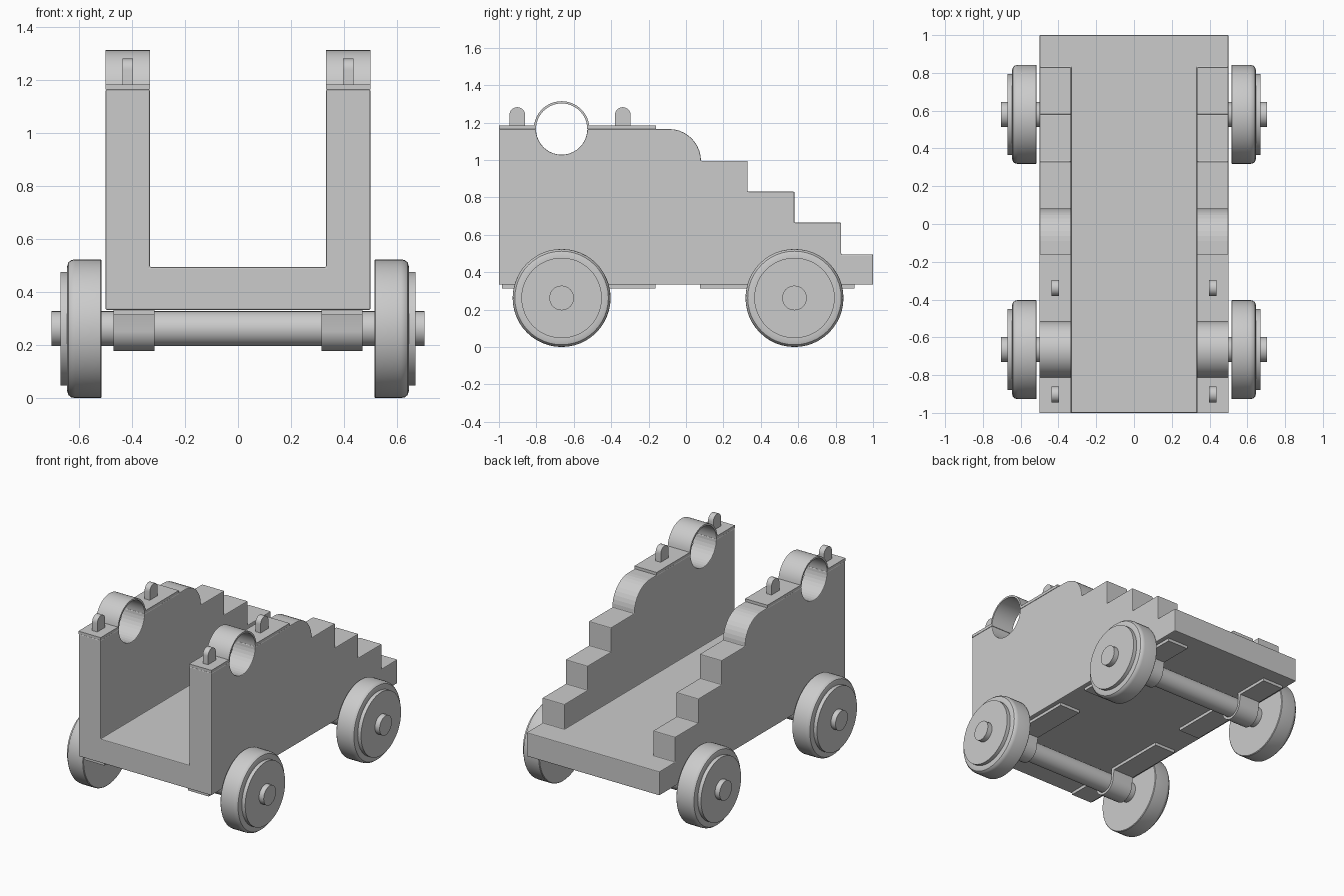
import bpy, bmesh
from math import sin, cos, pi, asin, radians

if "Cube" in bpy.data.objects:
    bpy.data.objects.remove(bpy.data.objects["Cube"])


def finish(name, bm, smooth=True):
    bmesh.ops.remove_doubles(bm, verts=bm.verts, dist=1e-5)
    bmesh.ops.recalc_face_normals(bm, faces=bm.faces)
    me = bpy.data.meshes.new(name)
    bm.to_mesh(me)
    bm.free()
    ob = bpy.data.objects.new(name, me)
    bpy.context.collection.objects.link(ob)
    bpy.ops.object.select_all(action='DESELECT')
    ob.select_set(True)
    bpy.context.view_layer.objects.active = ob
    if smooth:
        bpy.ops.object.shade_smooth_by_angle(angle=radians(32))
    return ob


def arc(c, z, r, a0, a1, n):
    return [(c + r * cos(a0 + (a1 - a0) * i / n), z + r * sin(a0 + (a1 - a0) * i / n))
            for i in range(n + 1)]


def extrude(name, pts, x0, x1, smooth=True):
    """Extrude a (y, z) outline along x."""
    bm = bmesh.new()
    f = bm.faces.new([bm.verts.new((x0, y, z)) for y, z in pts])
    res = bmesh.ops.extrude_face_region(bm, geom=[f])
    verts = [v for v in res['geom'] if isinstance(v, bmesh.types.BMVert)]
    bmesh.ops.translate(bm, verts=verts, vec=(x1 - x0, 0, 0))
    return finish(name, bm, smooth)


def lathe(name, prof, y, z, side=1, n=48):
    """Revolve an (x, radius) profile round an axle line."""
    bm = bmesh.new()
    vs = [bm.verts.new((side * x, y, z + r)) for x, r in prof]
    es = [bm.edges.new(p) for p in zip(vs, vs[1:])]
    bmesh.ops.spin(bm, geom=vs + es, cent=(0, y, z), axis=(1, 0, 0),
                   angle=2 * pi, steps=n, use_duplicate=False)
    return finish(name, bm)


def strap(c, zc, y0, y1, base, t, r, R, d):
    """Flat strap with an arched middle; d = +1 arches up, -1 down."""
    a0 = asin(max(0, d * (base + d * t - zc)) / R)
    zt = base + d * t
    return ([(y0, zt), (c - R - 0.01, zt)] + arc(c, zc, R, d * (pi - a0), d * a0, 24)
            + [(c + R + 0.01, zt), (y1, zt), (y1, base), (c + r, base - d * 0.0001)]
            + arc(c, zc, r, 0, d * pi, 24) + [(c - r, base - d * 0.0001), (y0, base)])


FRONT, REAR, TOP, AXZ = -0.665, 0.58, 1.165, 0.262

# Carriage body: stepped side outline with trunnion notches, hollowed between the cheeks
side = [(-1, 0.333), (1, 0.333), (1, 0.495), (0.83, 0.495), (0.83, 0.665), (0.58, 0.665),
        (0.58, 0.83), (0.33, 0.83), (0.33, 0.995)]
side += arc(-0.09, 0.995, 0.17, 0, pi / 2, 10)
side += arc(FRONT, TOP, 0.137, 0, -pi, 20) + [(-1, TOP)]
body = extrude("carriage_body", side, -0.5, 0.5, False)
cutter = extrude("bed_cutter", [(-1.2, 0.495), (0.9, 0.495), (0.9, 1.5), (-1.2, 1.5)],
                 -0.333, 0.333, False)
cutter.hide_render = True
cutter.hide_set(True)
bo = body.modifiers.new("bed", 'BOOLEAN')
bo.operation, bo.solver, bo.object = 'DIFFERENCE', 'EXACT', cutter
bv = body.modifiers.new("soft_edges", 'BEVEL')
bv.width, bv.segments, bv.limit_method, bv.angle_limit = 0.005, 2, 'ANGLE', radians(50)

for s in (-1, 1):
    # Trunnion straps over the notches, with two keys each
    extrude("trunnion_strap", strap(FRONT, TOP, -1, -0.16, TOP, 0.019, 0.137, 0.149, 1),
            s * 0.333, s * 0.5)
    for y in (-0.902, -0.338):
        extrude("strap_key", [(y - 0.042, 1.18), (y + 0.042, 1.18)]
                + arc(y, 1.24, 0.042, 0, pi, 16), s * 0.397, s * 0.436)
    for c, y0, y1 in ((FRONT, -0.985, -0.163), (REAR, 0.075, 0.9)):
        # Axle brackets under the bed
        extrude("axle_bracket", strap(c, AXZ, y0, y1, 0.333, 0.02, 0.067, 0.084, -1),
                s * 0.315, s * 0.47)
        # Wheels with a raised outer disc
        lathe("wheel", [(0.515, 0), (0.515, 0.258), (0.519, 0.262), (0.615, 0.262),
                        (0.63, 0.259), (0.641, 0.25), (0.645, 0.237), (0.645, 0.215),
                        (0.67, 0.215), (0.67, 0)], c, AXZ, s)

# Axles
for name, y in (("front_axle", FRONT), ("rear_axle", REAR)):
    lathe(name, [(-0.705, 0), (-0.705, 0.066), (0.705, 0.066), (0.705, 0)], y, AXZ, 1, 32)
